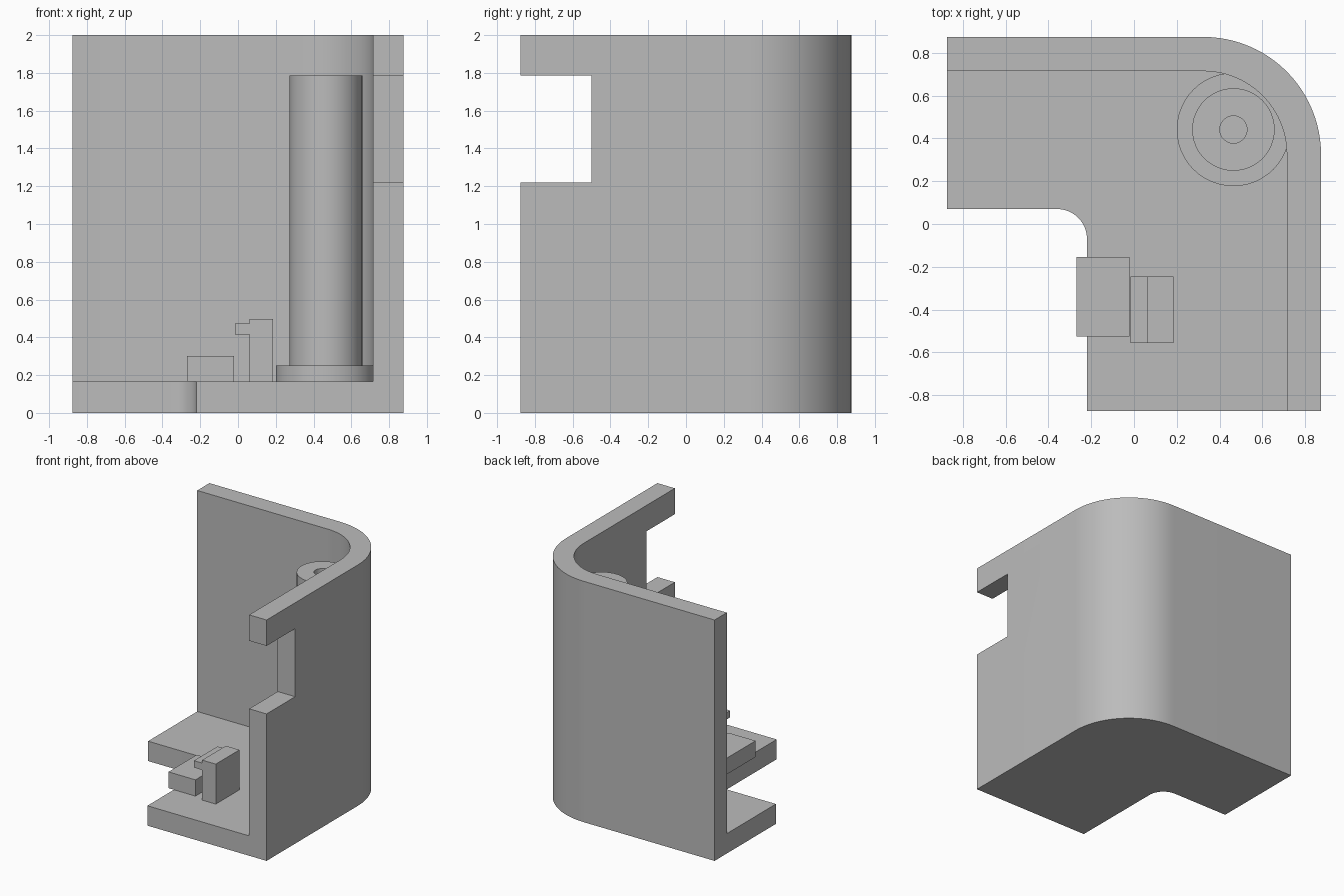
import bpy, bmesh
from math import sin, cos, pi, radians

if "Cube" in bpy.data.objects:
    bpy.data.objects.remove(bpy.data.objects["Cube"], do_unlink=True)

grey = bpy.data.materials.new("plain_grey")
grey.use_nodes = True
colour = (0.5, 0.5, 0.5, 1)
grey.diffuse_color = colour
grey.node_tree.nodes["Principled BSDF"].inputs["Base Color"].default_value = colour


def arc(cx, cy, r, start, end, n=24):
    angles = [radians(start + (end - start) * i / n) for i in range(n + 1)]
    return [(cx + r * cos(a), cy + r * sin(a)) for a in angles]


def prism(name, outline, low, high, axis="z"):
    """Extrude a closed outline along z, or an x-z outline along y."""
    bm = bmesh.new()
    place = (lambda u, v: (u, v, low)) if axis == "z" else (lambda u, v: (u, low, v))
    face = bm.faces.new([bm.verts.new(place(u, v)) for u, v in outline])
    new = bmesh.ops.extrude_face_region(bm, geom=[face])["geom"]
    step = (0, 0, high - low) if axis == "z" else (0, high - low, 0)
    bmesh.ops.translate(bm, vec=step, verts=[g for g in new if isinstance(g, bmesh.types.BMVert)])
    bmesh.ops.recalc_face_normals(bm, faces=bm.faces)
    mesh = bpy.data.meshes.new(name)
    bm.to_mesh(mesh)
    bm.free()
    mesh.materials.append(grey)
    ob = bpy.data.objects.new(name, mesh)
    bpy.context.collection.objects.link(ob)
    return ob


def box(name, x0, x1, y0, y1, z0, z1):
    return prism(name, [(x0, y0), (x1, y0), (x1, y1), (x0, y1)], z0, z1)


def cut(ob, cutter):
    mod = ob.modifiers.new("cut", "BOOLEAN")
    mod.operation, mod.solver, mod.object = "DIFFERENCE", "EXACT", cutter
    bpy.context.view_layer.objects.active = ob
    bpy.ops.object.modifier_apply(modifier=mod.name)
    bpy.data.objects.remove(cutter, do_unlink=True)


def smooth(ob):
    bpy.ops.object.select_all(action="DESELECT")
    ob.select_set(True)
    bpy.context.view_layer.objects.active = ob
    bpy.ops.object.shade_smooth_by_angle(angle=radians(30))


half, floor, wall, corner = 0.875, 0.165, 0.16, 0.55
mid = half - corner

# Corner housing: L-shaped solid with a rounded outer corner, hollowed above the floor
outline = [(half, -half)] + arc(mid, mid, corner, 0, 90)
outline += [(-half, half), (-half, 0.07)]
outline += arc(-0.36, -0.07, 0.14, 90, 0, 12) + [(-0.22, -half)]
housing = prism("corner_housing", outline, 0, 2)

inner = half - wall
cavity = [(inner, -1)] + arc(mid, mid, corner - wall, 0, 90) + [(-1, inner), (-1, -1)]
cut(housing, prism("cavity_cutter", cavity, floor, 2.2))

# Notch in the side wall
cut(housing, box("notch_cutter", 0.6, 1, -1, -0.5, 1.22, 1.785))
smooth(housing)

# Hollow post standing on a collar
px, py = 0.465, 0.442
post = prism("screw_post", arc(px, py, 0.193, 0, 352.5, 47), floor, 1.785)
cut(post, prism("bore_cutter", arc(px, py, 0.064, 0, 345, 23), 0.25, 2))
smooth(post)
collar = prism("post_collar", arc(px, py, 0.265, 0, 352.5, 47), floor - 0.01, 0.25)
smooth(collar)

# Rest block overhanging the floor edge
box("rest_block", -0.27, -0.022, -0.527, -0.155, floor, 0.3)

# Snap clip with a lip facing the block
clip = [(0.06, floor), (0.185, floor), (0.185, 0.497), (0.06, 0.497),
        (0.06, 0.472), (-0.016, 0.472), (-0.016, 0.415), (0.06, 0.415)]
prism("snap_clip", clip, -0.556, -0.246, axis="y")
